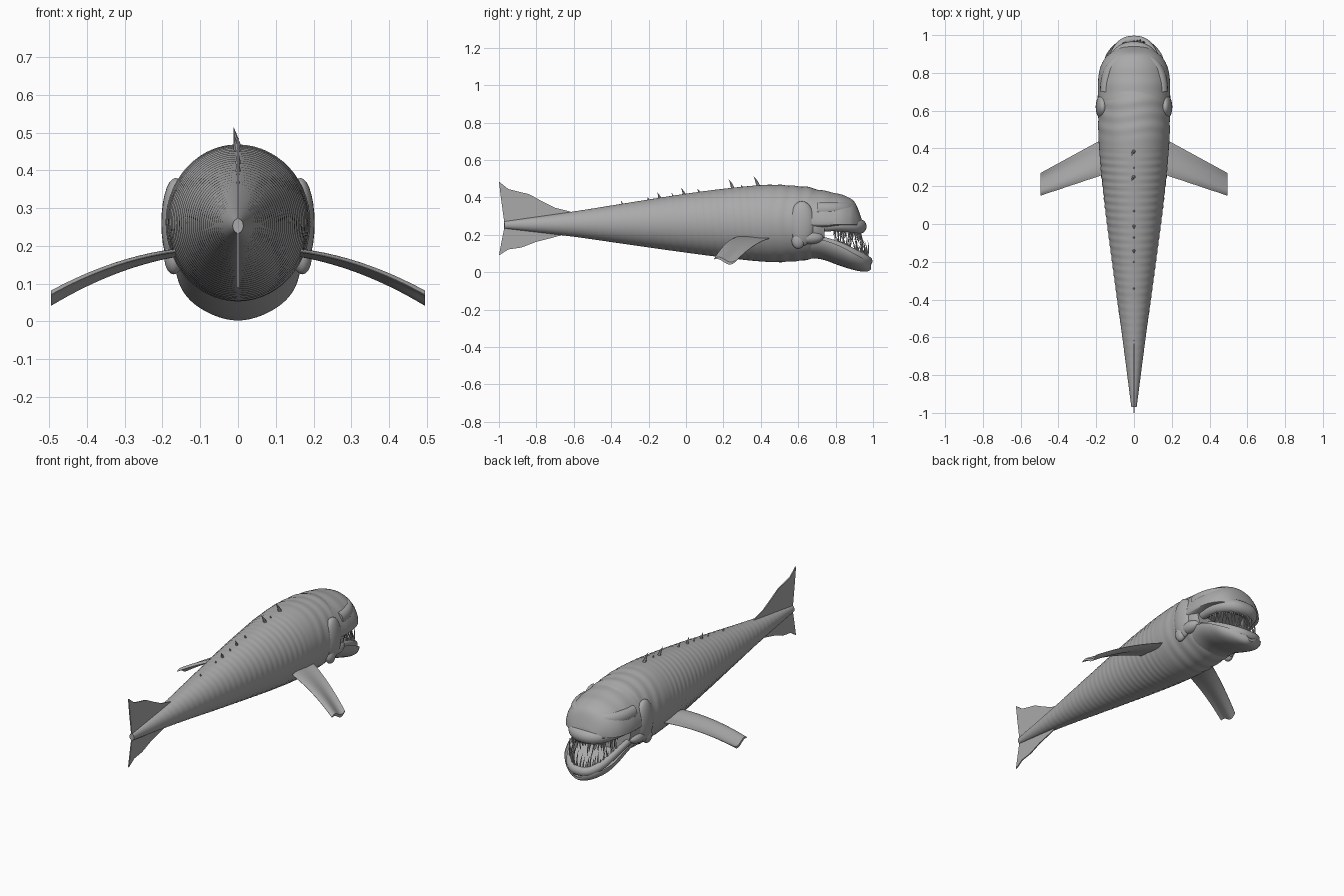
import bpy, bmesh, math, random
from mathutils import Vector

if "Cube" in bpy.data.objects:
    bpy.data.objects.remove(bpy.data.objects["Cube"])

random.seed(4)
skin = bpy.data.materials.new("grey skin")
skin.diffuse_color = (0.4, 0.4, 0.4, 1)
skin.use_nodes = True
skin.node_tree.nodes["Principled BSDF"].inputs["Base Color"].default_value = skin.diffuse_color


def finish(name, bm, angle=40):
    bmesh.ops.recalc_face_normals(bm, faces=bm.faces)
    me = bpy.data.meshes.new(name)
    bm.to_mesh(me)
    bm.free()
    ob = bpy.data.objects.new(name, me)
    bpy.context.collection.objects.link(ob)
    me.materials.append(skin)
    bpy.ops.object.select_all(action='DESELECT')
    ob.select_set(True)
    bpy.context.view_layer.objects.active = ob
    bpy.ops.object.shade_smooth_by_angle(angle=math.radians(angle))
    return ob


def sample(keys, y):
    """Smooth interpolation of section rows keyed by their first value."""
    n = len(keys)
    i = max(k for k in range(n - 1) if keys[k][0] <= y or k == 0)
    a, b = keys[i], keys[i + 1]
    h = b[0] - a[0]
    t = min(1, max(0, (y - a[0]) / h))
    p, q = keys[max(i - 1, 0)], keys[min(i + 2, n - 1)]
    out = []
    for c in range(1, len(a)):
        m0 = (b[c] - p[c]) / (b[0] - p[0]) * h
        m1 = (q[c] - a[c]) / (q[0] - a[0]) * h
        out.append((2*t**3 - 3*t*t + 1) * a[c] + (t**3 - 2*t*t + t) * m0
                   + (3*t*t - 2*t**3) * b[c] + (t**3 - t*t) * m1)
    return out


def skin_rings(bm, rings):
    vs = [[bm.verts.new(p) for p in r] for r in rings]
    n = len(vs[0])
    for a, b in zip(vs, vs[1:]):
        for j in range(n):
            bm.faces.new((a[j], a[(j + 1) % n], b[(j + 1) % n], b[j]))
    bm.faces.new(vs[0])
    bm.faces.new(vs[-1])


def loft(name, keys, count, seg=56, ripple=lambda y, t: 0):
    """Rows: y, half width, top, middle, bottom. Top or bottom may be scooped past the middle."""
    rings = []
    y0, y1 = keys[0][0], keys[-1][0]
    for i in range(count + 1):
        y = y0 + (y1 - y0) * i / count
        w, top, mid, bot = sample(keys, y)
        ring = []
        for j in range(seg):
            t = 2 * math.pi * j / seg
            k = 1 + ripple(y, t)
            s = math.sin(t)
            dz = (top - mid) * s if s > 0 else (bot - mid) * -s
            ring.append((w * k * math.cos(t), y, mid + dz * k))
        rings.append(ring)
    bm = bmesh.new()
    skin_rings(bm, rings)
    return finish(name, bm)


def tube(name, path, rad, zscale=1, seg=14):
    """Sweep an oval along a path lying close to horizontal."""
    rings = []
    for i, p in enumerate(path):
        d = (path[min(i + 1, len(path) - 1)] - path[max(i - 1, 0)]).normalized()
        side = d.cross(Vector((0, 0, 1))).normalized()
        up = side.cross(d)
        r = rad(i / (len(path) - 1))
        rings.append([p + side * r * math.cos(2*math.pi*j/seg)
                      + up * r * zscale * math.sin(2*math.pi*j/seg) for j in range(seg)])
    bm = bmesh.new()
    skin_rings(bm, rings)
    return finish(name, bm)


def spike(bm, base, tip, r, seg=7):
    """Curved tapering spike, bending a little near its tip."""
    base, tip = Vector(base), Vector(tip)
    d = (tip - base).normalized()
    u = d.cross(Vector((1, 0.2, 0))).normalized()
    v = d.cross(u)
    prev = None
    for k in range(4):
        t = k / 4
        c = base.lerp(tip, t) + Vector((0, 0.08 * (tip - base).length * math.sin(math.pi * t), 0))
        ring = [bm.verts.new(c + (u * math.cos(2*math.pi*j/seg) + v * math.sin(2*math.pi*j/seg))
                             * r * (1 - t) ** 0.8) for j in range(seg)]
        if prev:
            for j in range(seg):
                bm.faces.new((prev[j], prev[(j+1) % seg], ring[(j+1) % seg], ring[j]))
        else:
            bm.faces.new(ring)
        prev = ring
    end = bm.verts.new(tip)
    for j in range(seg):
        bm.faces.new((prev[j], prev[(j+1) % seg], end))


# Body: tapering trunk with ribbed flanks and neck folds
def ribs(y, t):
    flank = abs(math.cos(t)) ** 0.5
    if y < 0.42:
        fade = min(1, (0.42 - y) / 0.1) * min(1, (y + 0.97) / 0.3)
        return 0.011 * fade * flank * math.sin(2*math.pi*y/0.04 + 2.5*math.sin(t))
    return 0.008 * min(1, (y - 0.42) / 0.08) * math.sin(2*math.pi*y/0.07 + math.cos(3*t))


body_keys = [(-.97, .014, .272, .253, .234), (-.6, .062, .325, .257, .19),
             (-.3, .103, .373, .26, .147), (0, .143, .42, .262, .105),
             (.25, .172, .452, .262, .073), (.45, .188, .468, .263, .055),
             (.6, .19, .46, .26, .06), (.68, .185, .45, .25, .075), (.74, .165, .42, .24, .1)]
loft("body", body_keys, 170, ripple=ribs)

# Upper head with an arched palate
head_keys = [(.58, .186, .46, .26, .2), (.66, .19, .449, .26, .21), (.76, .19, .432, .255, .235),
             (.83, .178, .415, .255, .25), (.88, .152, .395, .255, .25), (.905, .125, .37, .255, .25),
             (.925, .095, .325, .255, .25), (.94, .06, .28, .255, .25)]
loft("upper_head", head_keys, 50,
     ripple=lambda y, t: 0.007 * math.sin(2*math.pi*y/0.09) * max(0, math.sin(t)))


# Horseshoe path shared by lips and teeth
def horseshoe(w, back, front, zf, n=40):
    pts = []
    for i in range(n + 1):
        a = math.pi * i / n
        c, s = math.cos(a), math.sin(a)
        y = back + (front - back) * s ** 0.85
        pts.append(Vector((w * math.copysign(abs(c) ** 0.8, c), y, zf(y))))
    return pts


def jaw_z(y):
    return sample([(.62, .19), (.72, .175), (.82, .142), (.93, .085), (1, .045)], y)[0]


upper = horseshoe(.13, .69, .926, lambda y: .24 + .012 * math.sin((y - .7) * 12))
tube("upper_lip", upper, lambda t: .02 + .02 * math.sin(math.pi * t) ** .5, 1.0)
lower = horseshoe(.143, .66, .975, jaw_z)
tube("lower_lip", lower, lambda t: .014 + .008 * math.sin(math.pi * t), 1.15)

# Brow ridges above the upper lip
brow = horseshoe(.15, .7, .885, lambda y: .335)
tube("brow_fold", brow, lambda t: .03, 1.3)

# Lower jaw: scooped dish
jaw_keys = [(.62, .15, .15, .18, .075), (.72, .164, .12, .175, .07), (.82, .165, .08, .142, .036),
            (.89, .15, .045, .105, .014), (.94, .115, .03, .078, .004),
            (.97, .075, .025, .06, .004), (.99, .03, .03, .048, .015)]
loft("lower_jaw", jaw_keys, 40)

# Tongue-like floor fold and cheek bulges, mirrored to both sides
for s, side in ((1, "right"), (-1, "left")):
    for part, loc, size in (("cheek", (.165, .62, .26), (.038, .07, .12)),
                            ("jaw_hinge", (.155, .665, .185), (.038, .07, .035)),
                            ("gill_fold", (.17, .6, .17), (.025, .035, .045))):
        bm = bmesh.new()
        bmesh.ops.create_uvsphere(bm, u_segments=24, v_segments=14, radius=1)
        for v in bm.verts:
            v.co = Vector((s * loc[0], loc[1], loc[2])) + Vector(
                (v.co.x * size[0], v.co.y * size[1], v.co.z * size[2]))
        finish(side + "_" + part, bm)

# Teeth: long needles below, shorter ones above
bm = bmesh.new()
for i in range(6, 35):
    b = lower[i] + Vector((0, -.008, .005))
    h = random.uniform(.045, .115) * (0.55 + 0.45 * math.sin(math.pi * i / 40))
    spike(bm, b, b + Vector((random.uniform(-.012, .012), random.uniform(-.03, .012), h)), .006)
finish("lower_teeth", bm)
bm = bmesh.new()
for i in range(5, 36):
    b = upper[i] + Vector((0, 0, -.025))
    h = random.uniform(.03, .085)
    spike(bm, b, b + Vector((random.uniform(-.01, .01), random.uniform(-.01, .025), -h)), .006)
finish("upper_teeth", bm)

# Dorsal spines leaning to the tail
bm = bmesh.new()
for y, h in ((.385, .05), (.25, .045), (.3, .012), (.07, .018), (-.01, .032), (-.07, .014),
             (-.14, .03), (-.2, .012), (-.34, .014)):
    z = sample(body_keys, y)[1]
    spike(bm, (0, y, z - .012), (-.012 * (h > .04), y - h * .5, z + h), .006 + h * .12)
finish("dorsal_spines", bm)

# Tail fin: thin upright plate
outline = [(-.6, .3), (-.62, .325), (-.7, .345), (-.78, .385), (-.84, .418), (-.9, .432), (-.95, .445),
           (-1, .485), (-.99, .4), (-.972, .27), (-.972, .235), (-.985, .17), (-1, .09),
           (-.95, .122), (-.88, .132), (-.8, .163), (-.72, .183), (-.66, .2), (-.6, .22)]
bm = bmesh.new()
f = bm.faces.new([bm.verts.new((-.003, y, z)) for y, z in outline])
ext = bmesh.ops.extrude_face_region(bm, geom=[f])
for v in ext["geom"]:
    if isinstance(v, bmesh.types.BMVert):
        v.co.x = .003
finish("tail_fin", bm, 30)

# Pectoral fins: swept, drooping, wavy across the chord
for s, side in ((1, "right"), (-1, "left")):
    bm = bmesh.new()
    rings = []
    for i in range(17):
        u = i / 16
        x = .165 + .33 * u
        back, front = .26 - .11 * u, .45 - .18 * u
        z = .182 - .05 * u - .07 * u * u
        top, low = [], []
        for k in range(13):
            c = k / 12
            wave = .014 * math.sin(2 * math.pi * (c * .9 + .1)) * (.3 + .7 * u)
            th = .001 + .007 * math.sin(math.pi * c) ** .6
            y = back + (front - back) * c
            top.append((s * x, y, z - wave * -1 + th))
            low.append((s * x, y, z + wave - th))
        rings.append(top + low[::-1])
    skin_rings(bm, rings)
    finish(side + "_pectoral_fin", bm)
